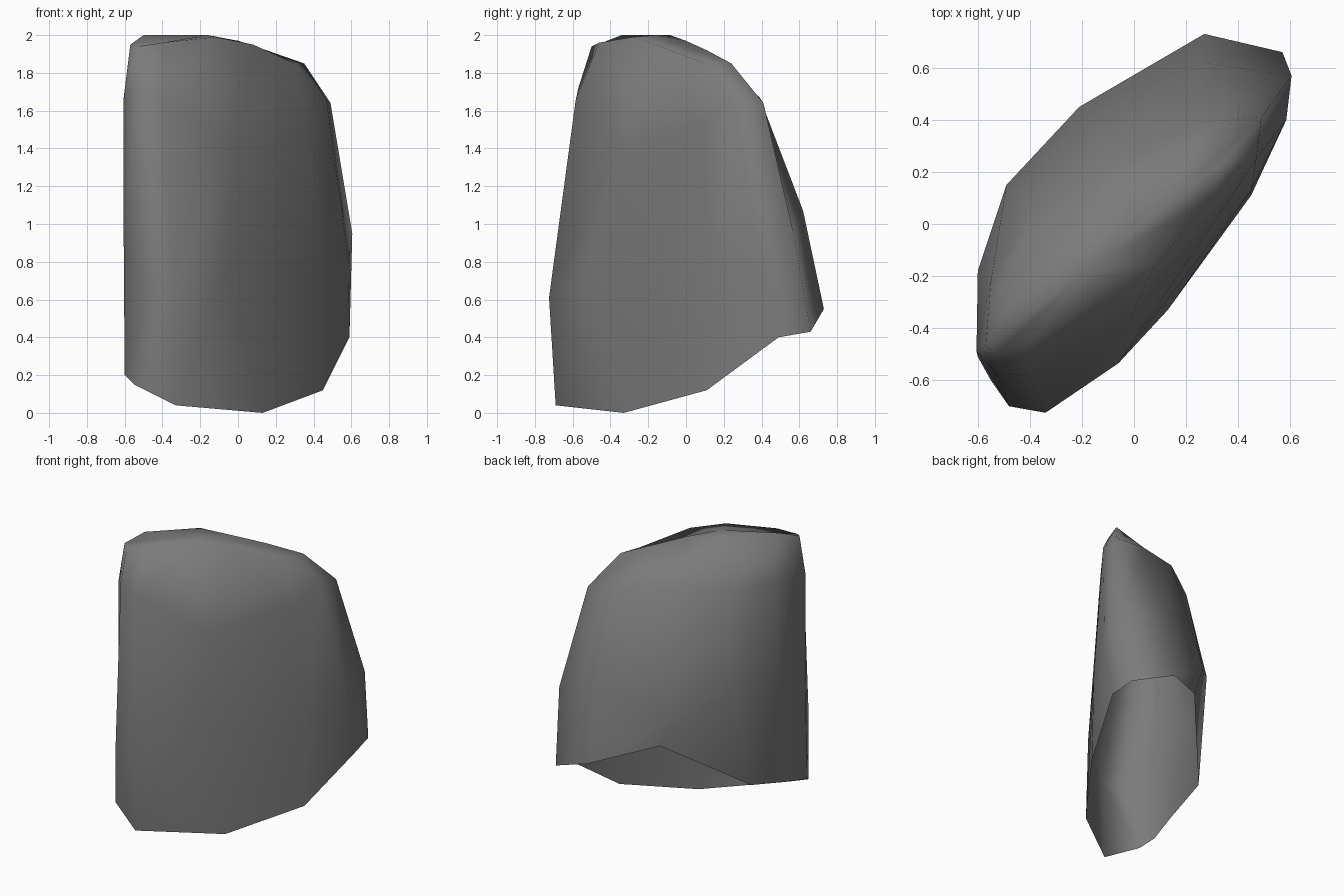
import bpy
import bmesh

# Remove the default cube if it is present
default_cube = bpy.data.objects.get("Cube")
if default_cube:
    bpy.data.objects.remove(default_cube, do_unlink=True)


def make_material(name, colour):
    material = bpy.data.materials.new(name)
    material.use_nodes = True
    material.diffuse_color = colour
    shader = material.node_tree.nodes["Principled BSDF"]
    shader.inputs["Base Color"].default_value = colour
    shader.inputs["Roughness"].default_value = 0.9
    return material


def join_rings(bm, lower, upper):
    """Bridge two rings that have the same number of corners."""
    count = len(lower)
    for i in range(count):
        j = (i + 1) % count
        bm.faces.new((lower[i], lower[j], upper[j], upper[i]))


def close_ring(bm, ring, centre):
    """Close a ring with a fan of triangles around a centre point."""
    hub = bm.verts.new(centre)
    for i, corner in enumerate(ring):
        bm.faces.new((corner, ring[(i + 1) % len(ring)], hub))


# Cross-sections of the boulder, anticlockwise from the front right corner
# Sloping rim of the open, hollow underside
base_rim = [
    (-.55, -.6, .15), (-.33, -.69, .04), (.13, -.33, 0), (.45, .11, .12),
    (.59, .49, .4), (.57, .66, .43), (.27, .73, .55), (-.12, .465, .68),
    (-.53, .02, .34), (-.56, -.29, .25), (-.6, -.51, .2),
]
# Widest part
belly = [
    (-.48, -.7, .6), (-.34, -.725, .61), (-.06, -.535, .75), (.45, .13, .75),
    (.585, .4, .8), (.605, .57, .95), (.26, .62, 1.07), (-.21, .45, .9),
    (-.49, .15, 1.08), (-.6, -.18, .95), (-.605, -.49, .9),
]
# Shoulder, where the walls turn into the crown
shoulder = [
    (-.53, -.57, 1.72), (-.4, -.585, 1.65), (-.01, -.35, 1.42),
    (.37, .1, 1.52), (.47, .25, 1.65), (.49, .41, 1.64), (.25, .39, 1.67),
    (-.1, .26, 1.72), (-.4, .05, 1.71), (-.55, -.22, 1.7), (-.605, -.49, 1.67),
]
# Rounded crown
crown = [
    (-.53, -.5, 1.94), (-.4, -.46, 1.96), (-.12, -.28, 1.99),
    (.08, -.16, 1.95), (.3, .1, 1.85), (.35, .24, 1.85), (.15, .11, 1.92),
    (0, 0, 1.97), (-.24, -.085, 2), (-.5, -.34, 2), (-.57, -.47, 1.95),
]

# Loft the sections and close the top
bm = bmesh.new()
rings = [[bm.verts.new(point) for point in section]
         for section in (base_rim, belly, shoulder, crown)]
for lower, upper in zip(rings, rings[1:]):
    join_rings(bm, lower, upper)
close_ring(bm, rings[-1], (-.16, -.16, 2))

mesh = bpy.data.meshes.new("boulder")
bm.to_mesh(mesh)
bm.free()
mesh.materials.append(make_material("stone grey", (.2, .2, .2, 1)))

boulder = bpy.data.objects.new("boulder", mesh)
bpy.context.collection.objects.link(boulder)

# Softly rounded stone
bpy.ops.object.select_all(action='DESELECT')
boulder.select_set(True)
bpy.context.view_layer.objects.active = boulder
bpy.ops.object.shade_smooth()
